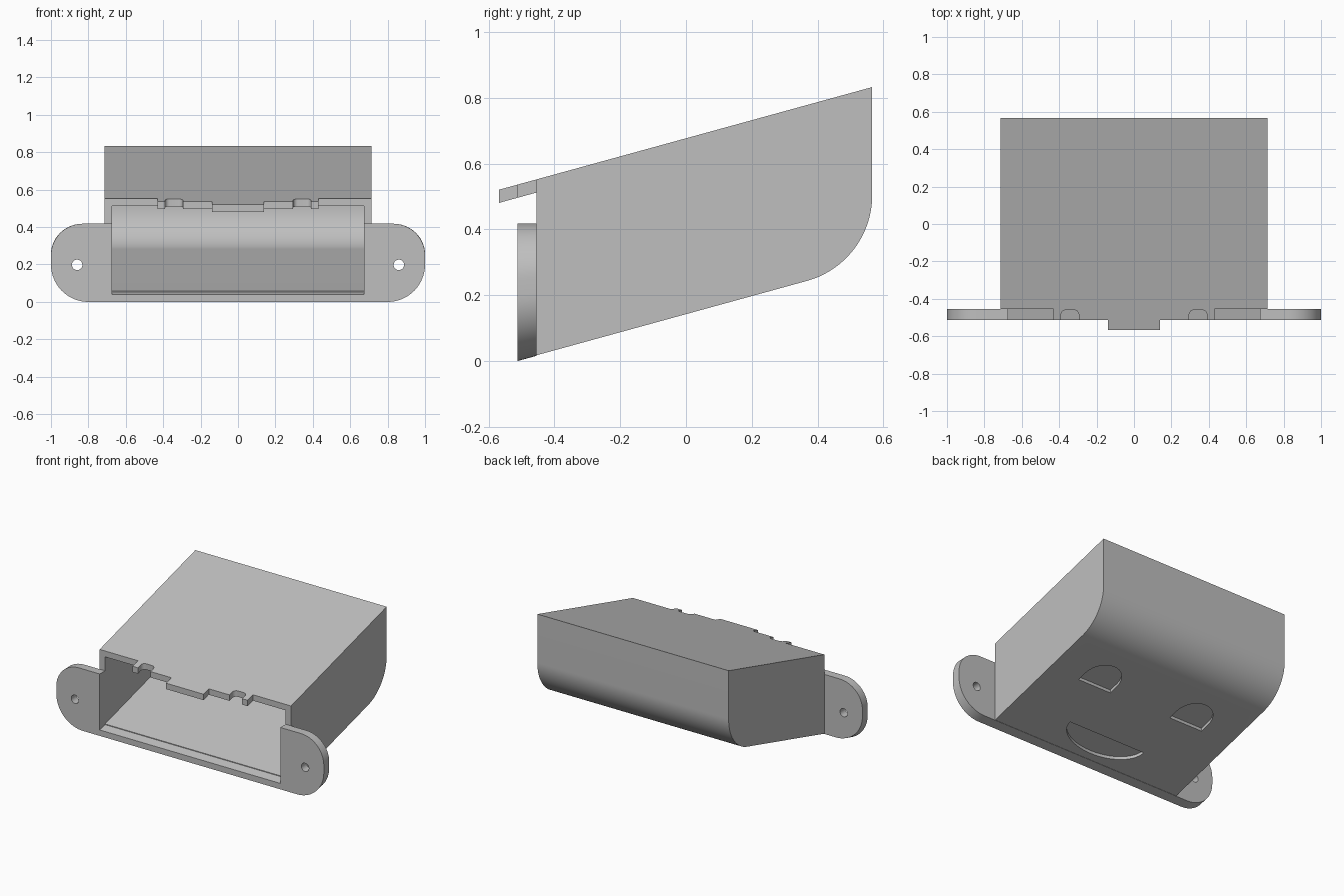
import bpy
import bmesh
from math import radians, sin, cos, tan, atan, pi
from mathutils import Vector

if "Cube" in bpy.data.objects:
    bpy.data.objects.remove(bpy.data.objects["Cube"])

SLOPE = 0.275            # tilt of roof and floor
FLOOR, ROOF = 0.1425, 0.677
BACK, FRONT, LIP, TONGUE = 0.566, -0.455, -0.512, -0.568
WALL, HALF, FLANGE_TOP = 0.04, 0.715, 0.418

grey = bpy.data.materials.new("plain grey")
grey.use_nodes = True
grey.diffuse_color = (0.52, 0.52, 0.52, 1)
grey.node_tree.nodes["Principled BSDF"].inputs["Base Color"].default_value = (0.52, 0.52, 0.52, 1)


def prism(name, outline, start, end, place):
    """Extrude a 2D outline; place(u, v, w) turns it into x, y, z."""
    bm = bmesh.new()
    near = [bm.verts.new(place(u, v, start)) for u, v in outline]
    far = [bm.verts.new(place(u, v, end)) for u, v in outline]
    bm.faces.new(near)
    bm.faces.new(far)
    for i in range(len(near)):
        j = (i + 1) % len(near)
        bm.faces.new((near[i], near[j], far[j], far[i]))
    bmesh.ops.recalc_face_normals(bm, faces=bm.faces)
    mesh = bpy.data.meshes.new(name)
    bm.to_mesh(mesh)
    bm.free()
    obj = bpy.data.objects.new(name, mesh)
    bpy.context.collection.objects.link(obj)
    mesh.materials.append(grey)
    return obj


def arc(cx, cy, rx, ry, a0, a1, steps=16):
    angles = [radians(a0 + (a1 - a0) * i / steps) for i in range(steps + 1)]
    return [(cx + rx * cos(a), cy + ry * sin(a)) for a in angles]


def cut(obj, cutters):
    for cutter in cutters:
        cutter.hide_render = True
        mod = obj.modifiers.new("cut", 'BOOLEAN')
        mod.operation = 'DIFFERENCE'
        mod.solver = 'EXACT'
        mod.object = cutter
    graph = bpy.context.evaluated_depsgraph_get()
    mesh = bpy.data.meshes.new_from_object(obj.evaluated_get(graph))
    obj.modifiers.clear()
    obj.data = mesh
    for cutter in cutters:
        bpy.data.objects.remove(cutter)


def along_x(y, z, x):
    return Vector((x, y, z))


def upright(x, y, z):
    return Vector((x, y, z))


def on_floor(x, y, w):
    return Vector((x, y, FLOOR + SLOPE * y + w))


def on_flange(x, z, y):
    # the back of the flange follows the sloping floor
    if y > LIP:
        rise = SLOPE * (FRONT - LIP)
        z = rise + z * (FLANGE_TOP - rise) / FLANGE_TOP
    return Vector((x, y, z))


# Tilted housing with a rounded lower back corner
tilt = atan(SLOPE)
radius = 0.27
centre_y = BACK - radius
centre_z = FLOOR + SLOPE * BACK + radius * tan((pi / 2 - tilt) / 2)
sweep = -90 + tilt * 180 / pi
roof_z = lambda y: ROOF + SLOPE * y
outer = [(FRONT, FLOOR + SLOPE * FRONT)]
outer += arc(centre_y, centre_z, radius, radius, sweep, 0, 24)
outer += [(BACK, roof_z(BACK)), (TONGUE, roof_z(TONGUE)),
          (TONGUE, FLANGE_TOP), (FRONT, FLANGE_TOP)]
housing = prism("housing", outer, -HALF, HALF, along_x)

# Hollow inside, open to the front
inner_r = radius - WALL
inner = [(-0.7, FLOOR + WALL / cos(tilt) - SLOPE * 0.7)]
inner += arc(centre_y, centre_z, inner_r, inner_r, sweep, 0, 24)
inner += [(BACK - WALL, roof_z(BACK - WALL) - WALL), (-0.7, roof_z(-0.7) - WALL)]
cutters = [prism("cavity_cutter", inner, -HALF + WALL, HALF - WALL, along_x)]

# Roof lip with a middle tongue and a rounded notch on each side
notch = [(0.295, LIP)] + arc(0.32, -0.485, 0.025, 0.025, 180, 90, 6)
notch += arc(0.365, -0.485, 0.025, 0.025, 90, 0, 6) + [(0.39, LIP)]
lip_cut = [(0.14, -0.7), (0.14, LIP)] + notch
lip_cut += [(0.43, LIP), (0.43, FRONT), (0.8, FRONT), (0.8, -0.7)]

# Shallow recesses under the floor: two small, one wide
small = [(0.235, 0.057), (0.485, 0.057)] + arc(0.36, 0.12, 0.125, 0.125, 0, 180)
wide = arc(0, -0.255, 0.29, 0.155, 180, 360, 28)
for side in (-1, 1):
    flip = lambda pts: [(side * x, y) for x, y in pts]
    cutters.append(prism("lip_cutter", flip(lip_cut), 0.3, 0.8, upright))
    cutters.append(prism("small_recess_cutter", flip(small), -0.05, 0.02, on_floor))
cutters.append(prism("wide_recess_cutter", wide, -0.05, 0.02, on_floor))
cut(housing, cutters)

# Mounting flange: rounded ears around a U-shaped opening
low_r, top_r = 0.2, 0.17
ear = arc(1 - low_r, low_r, low_r, low_r, -90, 0)
ear += arc(1 - top_r, FLANGE_TOP - top_r, top_r, top_r, 0, 90)
ear += [(HALF - WALL, FLANGE_TOP), (HALF - WALL, WALL)]
outline = ear + [(-x, z) for x, z in reversed(ear)]
flange = prism("mounting_flange", outline, LIP, FRONT, on_flange)
screw_holes = [prism("screw_hole_cutter", arc(s * 0.86, 0.198, 0.028, 0.028, 0, 345, 23),
                     -0.6, -0.4, lambda x, z, y: Vector((x, y, z))) for s in (-1, 1)]
cut(flange, screw_holes)

# Smooth curves, sharp edges
bpy.ops.object.select_all(action='DESELECT')
for part in (housing, flange):
    part.select_set(True)
    bpy.context.view_layer.objects.active = part
bpy.ops.object.shade_smooth_by_angle(angle=radians(30))
